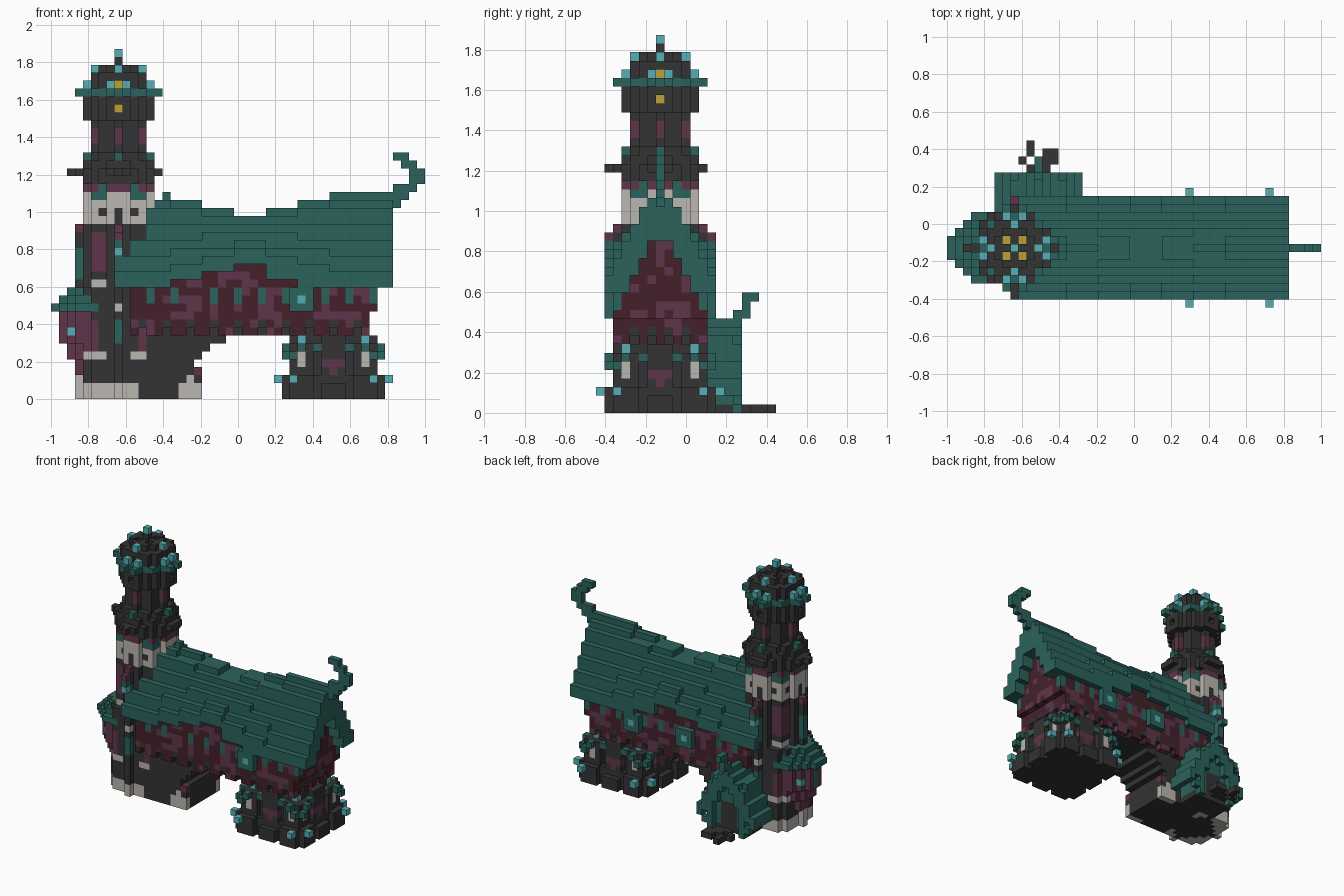
import bpy, bmesh
from mathutils import Vector, noise

if "Cube" in bpy.data.objects:
    bpy.data.objects.remove(bpy.data.objects["Cube"])

V = 2 / 47          # block size
TX, CY = -15, -3    # tower axis and the shared centre line
PX = 12             # axis of the far pier

COLOURS = {
    "charcoal": (.033, .033, .033), "teal": (.024, .124, .108),
    "cyan": (.092, .43, .46), "plum": (.115, .036, .068),
    "maroon": (.058, .0145, .024), "stone": (.50, .475, .44),
    "gold": (.50, .36, .04)}
NAMES = list(COLOURS)
mats = []
for name, rgb in COLOURS.items():
    m = bpy.data.materials.new(name)
    m.use_nodes = True
    m.diffuse_color = (*rgb, 1)
    m.node_tree.nodes["Principled BSDF"].inputs["Base Color"].default_value = (*rgb, 1)
    mats.append(m)

cells = {}          # (x, y, z) -> (part, colour)


def put(part, x, y, z, col):
    """Place one block; no colour means a hole."""
    if col:
        cells[x, y, z] = (part, col)
    else:
        cells.pop((x, y, z), None)


def box(part, xs, ys, zs, col):
    """Fill inclusive ranges; col is a name or a rule of x, y, z."""
    for x in range(xs[0], xs[1] + 1):
        for y in range(ys[0], ys[1] + 1):
            for z in range(zs[0], zs[1] + 1):
                put(part, x, y, z, col(x, y, z) if callable(col) else col)


def disc(part, cx, cy, r, zs, col):
    """Stacked round layers; a colour rule gets offsets from the axis."""
    n = int(r)
    for z in range(zs[0], zs[1] + 1):
        for dx in range(-n, n + 1):
            for dy in range(-n, n + 1):
                if dx * dx + dy * dy <= r * r:
                    put(part, cx + dx, cy + dy, z, col(dx, dy, z) if callable(col) else col)


def ring(part, cx, d, side, z, col):
    """Blocks at distance d on the four sides, shifted sideways both ways."""
    for s in (-side, side):
        for dx, dy in ((d, s), (-d, s), (s, d), (s, -d)):
            put(part, cx + dx, CY + dy, z, col)


def wall(x, y, z):
    n = noise.noise(Vector((x * .55, y * .55, z * .6 + 3)))
    return "plum" if n > (.11 if z < 14 and x < 16 else .2) else "maroon"


# Arched block under the house, next to the tower
for z, end in enumerate([-5, -5, -5, -5, -6, -5, -4, -2]):
    box("arch_block", (-14, end), (-7, 1), (z, z), "charcoal")
for y in (-7, 1):
    box("arch_footing", (-7, -5), (y, y), (0, 1), "stone")
    put("arch_footing", -6, y, 2, "stone")
    put("arch_footing", -5, y, 3, "plum")

# Far pier: round core, four lobes, lamps and niches
disc("pier_core", PX, CY, 6.1, (0, 1), "charcoal")
disc("pier_core", PX, CY, 5.1, (2, 7), "charcoal")
for sx in (-4, 4):
    for sy in (-4, 4):
        disc("pier_lobes", PX + sx, CY + sy, 2.3, (0, 2), "charcoal")
        disc("pier_columns", PX + sx, CY + sy, 1.5, (3, 6), "charcoal")
for d, s, z, c in ((7, 5, 2, "cyan"), (5, 4, 4, "stone"), (5, 4, 5, "stone"),
                   (6, 4, 6, "teal"), (6, 5, 5, "teal"), (4, 4, 7, "cyan"),
                   (5, 0, 3, "plum"), (5, 0, 4, "plum"), (5, 1, 4, "plum"),
                   (5, 2, 6, "teal")):
    ring("pier_details", PX, d, s, z, c)

# House body with hanging corbels, end overhang and windows
box("house_floor", (-13, 15), (-7, 1), (8, 8), "charcoal")
box("house_walls", (-13, 16), (-8, 2), (9, 13), wall)
box("end_overhang", (17, 17), (-8, 2), (11, 13), wall)
for x in range(-13, 17):
    for y in (-8, 2):
        if x % 3 == 0:
            put("wall_slots", x, y, 9, "charcoal")
        else:
            put("corbels", x, y, 8, wall(x, y, 8))
for y in range(-7, 2):
    if y % 2:
        put("corbels", 16, y, 8, "maroon")
    else:
        put("wall_slots", 16, y, 9, "charcoal")
for x in (-11, -8, -3, 0, 3, 6, 11, 14, 17):
    for y in (-8, 2):
        box("windows", (x, x), (y, y), (12, 13), "teal")
for x, y in ((8, -9), (8, 3), (-2, 3)):
    box("window_frames", (x - 1, x + 1), (y, y), (11, 13), "teal")
    put("window_frames", x, y, 12, "cyan")

# Roof: steep at the ends, flatter in the middle where ridge dips and eaves lift
TOP = [26, 25, 24, 22, 20, 18, 16]
LOW = [20, 20, 18, 16, 14, 14, 14]
for x in range(-15, 20):
    e = abs(x - 1.5)
    sag = 3 if e < 2 else 2 if e < 6 else 1 if e < 10 else 0
    lift = max(sag - (x > 3), 0)
    for d in range(7):
        if x < -9 - d:
            continue
        top = TOP[d] + round(sag * (d - 3) / 3)
        low = min(LOW[d] + (lift if d > 3 else 0), top - 2)
        for y in {CY - d, CY + d}:
            box("roof", (x, x), (y, y), (low, top - 1), "teal")
            if -13 <= x <= 17 and d < 6:
                box("gable_walls", (x, x), (y, y), (14, low - 1), wall)

# Curled ridge ornament
for x, low, high in ((20, 24, 26), (21, 25, 26), (22, 26, 27), (23, 27, 28),
                     (22, 28, 29), (21, 29, 30), (20, 30, 30)):
    box("ridge_curl", (x, x), (CY, CY), (low, high), "teal")


# Tower shaft: broad foot, slimmer above with one rib on each side
def shaft(dx, dy, z):
    a, b = sorted((abs(dx), abs(dy)))
    if z < 2 and b > 2 and a + b > 4 and dx < 3 or (z == 2 and dx == -5):
        return "stone"
    if (z in (5, 14) and a in (2, 3)) or (z == 11 and a in (0, 3)):
        return "stone"
    if a >= 2 and dx < 0 and 16 <= z <= 20 or a >= 3 and 6 <= z <= 9:
        return "plum"
    if a == 0 and (7 <= z <= 9 or 15 <= z <= 18):
        return "teal"
    return "plum" if b == 5 and z == 21 else "charcoal"


disc("tower_foot", TX, CY, 5, (0, 13), shaft)
disc("tower_shaft", TX, CY, 4.3, (14, 21), shaft)
for z in range(14, 22):
    ring("tower_ribs", TX, 5, 0, z, shaft(0, 5, z))
for dy in (-6, 6):
    for z, c in ((18, "cyan"), (19, "teal"), (20, "plum")):
        put("tower_brackets", TX, CY + dy, z, c)


def belfry(dx, dy, z):
    a = min(abs(dx), abs(dy))
    if z == 26:
        return "teal" if a == 2 else "plum"
    if z == 25 and a >= 2:
        return "teal"
    if (z == 23 and a in (0, 2)) or (z == 22 and a == 0):
        return "charcoal"
    return "stone"


disc("tower_belfry", TX, CY, 4.3, (22, 26), belfry)

# Skirt roof and upper tower
disc("tower_skirt", TX, CY, 4.5, (27, 28), "charcoal")
for side in (0, 1):
    ring("tower_skirt", TX, 5, side, 28, "charcoal")
put("tower_skirt", TX - 6, CY, 28, "charcoal")
put("tower_skirt", TX, CY - 6, 28, "charcoal")
disc("tower_skirt", TX, CY, 4.3, (29, 29), "charcoal")
disc("tower_skirt", TX, CY, 3.7, (30, 30), "charcoal")
ring("tower_skirt", TX, 4, 0, 30, "teal")
disc("tower_neck", TX, CY, 3, (31, 34),
     lambda dx, dy, z: "plum" if z in (32, 33) and 0 in (dx, dy) else "charcoal")


# Lanterns glow at the back of deep slots on the four sides
def lantern(dx, dy, z):
    if z in (36, 39) and 0 in (dx, dy):
        far = max(abs(dx), abs(dy))
        return "gold" if far == 2 else None if far > 2 else "charcoal"
    if abs(dx * dy) == 1 and z > 38:
        return "gold" if z == 39 else None
    return "charcoal"


disc("tower_head", TX, CY, 4.2, (35, 37), lantern)
disc("tower_brim", TX, CY, 4.3, (38, 38), "teal")
ring("tower_brim", TX, 5, 1, 38, "teal")
disc("tower_crown", TX, CY, 3.7, (39, 40), lantern)
disc("tower_crown", TX, CY, 2.3, (41, 41), lantern)
ring("crown_lamps", TX, 4, 1, 39, "cyan")
ring("crown_lamps", TX, 3, 0, 41, "cyan")
put("spire", TX, CY, 42, "charcoal")
put("spire", TX, CY, 43, "cyan")


# Bay hanging on the outer side of the tower
def bay(dx, dy, z):
    if z == 8 and abs(dy) == 2:
        return "cyan"
    return "teal" if dy == 0 and 7 <= z <= 9 else "plum"


disc("bay_base", -19, CY, 1.5, (3, 4), "plum")
disc("bay_base", -19, CY, 2.3, (5, 6), "plum")
disc("bay", -19, CY, 3.2, (7, 10), bay)
for z, r in ((11, 4.2), (12, 3.2), (13, 2.3)):
    disc("bay_roof", -19, CY, r, (z, z), "teal")

# Back porch with steep roof, posts, curl and path
PORCH = -12
box("porch_walls", (PORCH - 3, PORCH + 3), (2, 5), (0, 8),
    lambda x, y, z: "charcoal" if z == 0 or abs(x - PORCH) < 2 and z < 5 else "teal")
for d, top in enumerate((11, 10, 9, 8, 6, 4)):
    for x in {PORCH - d, PORCH + d}:
        box("porch_roof", (x, x), (2, 6), (max(top - 3, 2), top - 1), "teal")
for s in (-1, 1):
    box("porch_posts", (PORCH + 3 * s, PORCH + 3 * s), (6, 6), (0, 5), "teal")
    put("porch_posts", PORCH + 2 * s, 6, 5, "teal")
    put("porch_posts", PORCH + 4 * s, 6, 1, "teal")
for y, z in ((6, 11), (7, 11), (7, 12), (7, 13), (8, 13)):
    put("porch_curl", PORCH, y, z, "teal")
for x, y in ((-13, 9), (-13, 10), (-14, 8), (-12, 7), (-12, 8), (-11, 7),
             (-11, 8), (-11, 9), (-10, 8), (-10, 9), (-13, 7)):
    put("path", x, y, 0, "charcoal")

# Turn the blocks into one mesh per part, keeping only outer faces
parts = {}
for pos, (part, col) in cells.items():
    parts.setdefault(part, []).append((pos, NAMES.index(col)))

AXES = [Vector(a) for a in ((1, 0, 0), (0, 1, 0), (0, 0, 1))]
for part, blocks in parts.items():
    bm = bmesh.new()
    for pos, index in blocks:
        centre = Vector(pos) + Vector((0, 0, .5))
        for a in range(3):
            u, w = AXES[(a + 1) % 3] / 2, AXES[(a + 2) % 3] / 2
            for s in (1, -1):
                if tuple(int(c) for c in Vector(pos) + AXES[a] * s) in cells:
                    continue
                mid = centre + AXES[a] * s / 2
                corners = [mid - u - w, mid + u - w, mid + u + w, mid - u + w][::s]
                face = bm.faces.new([bm.verts.new(c * V) for c in corners])
                face.material_index = index
    bmesh.ops.remove_doubles(bm, verts=bm.verts, dist=V / 100)
    mesh = bpy.data.meshes.new(part)
    bm.to_mesh(mesh)
    bm.free()
    for m in mats:
        mesh.materials.append(m)
    bpy.context.collection.objects.link(bpy.data.objects.new(part, mesh))
